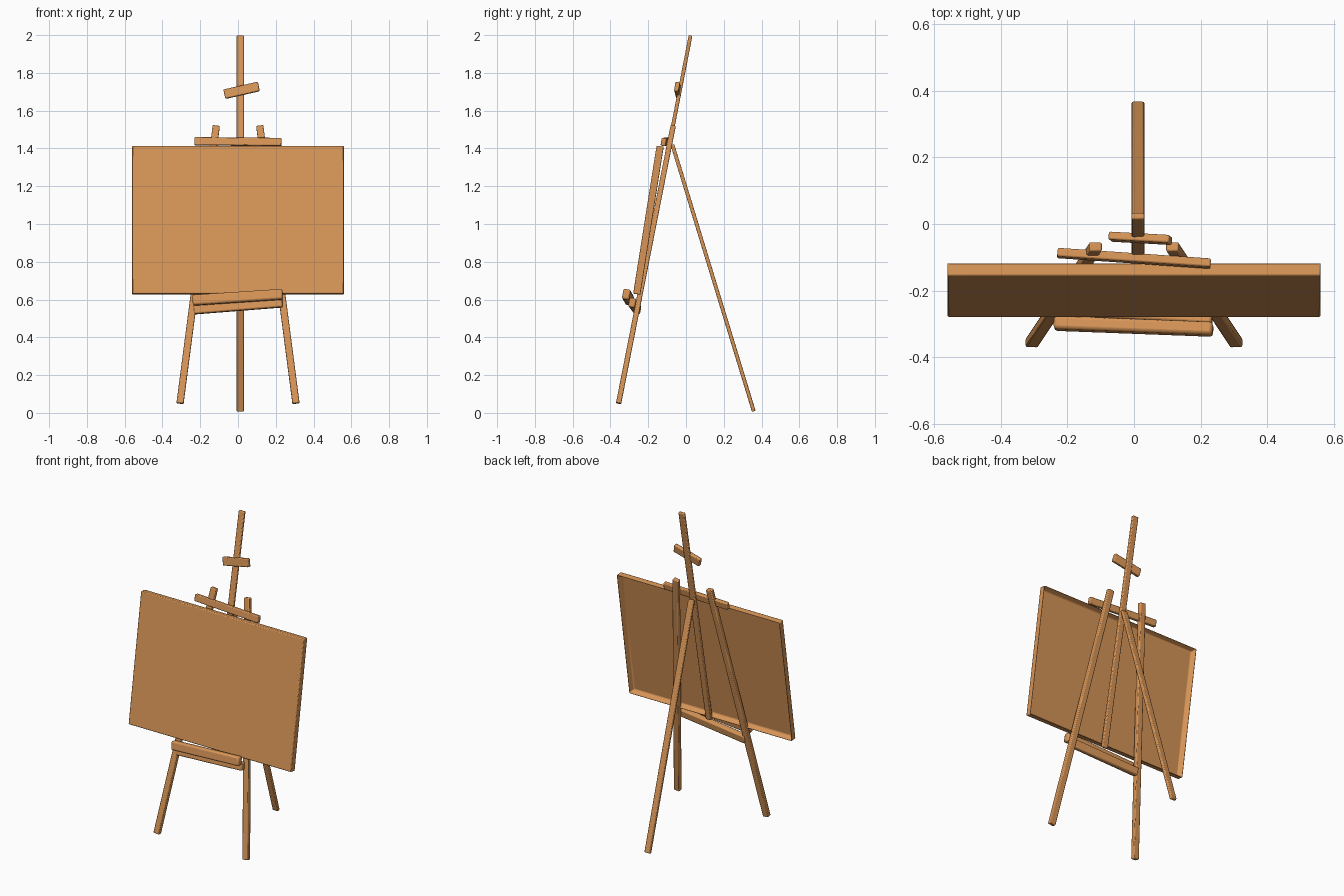
import bpy, bmesh
from math import radians
from mathutils import Matrix, Vector

if "Cube" in bpy.data.objects:
    bpy.data.objects.remove(bpy.data.objects["Cube"], do_unlink=True)

WOOD = (0.68, 0.30, 0.095, 1.0)
wood = bpy.data.materials.new("warm wood")
wood.use_nodes = True
wood.diffuse_color = WOOD
bsdf = wood.node_tree.nodes["Principled BSDF"]
bsdf.inputs["Base Color"].default_value = WOOD
bsdf.inputs["Roughness"].default_value = 0.7


def finish(name, bm, bevel):
    """Turn a bmesh into a softly bevelled wooden object."""
    bmesh.ops.recalc_face_normals(bm, faces=bm.faces)
    mesh = bpy.data.meshes.new(name)
    bm.to_mesh(mesh)
    bm.free()
    mesh.materials.append(wood)
    obj = bpy.data.objects.new(name, mesh)
    bpy.context.collection.objects.link(obj)
    mod = obj.modifiers.new("soft edges", 'BEVEL')
    mod.width = bevel
    mod.segments = 2
    bpy.ops.object.select_all(action='DESELECT')
    obj.select_set(True)
    bpy.context.view_layer.objects.active = obj
    bpy.ops.object.shade_smooth_by_angle(angle=radians(40))
    return obj


def beam(name, start, end, width, depth, bevel=0.005):
    """Rectangular bar from start to end, its depth axis following the lean."""
    a, b = Vector(start), Vector(end)
    along = (b - a).normalized()
    back = Vector((0, 0.985, -0.17))
    back = (back - along * back.dot(along)).normalized()
    side = back.cross(along)
    turn = Matrix((side, back, along)).transposed().to_4x4()
    bm = bmesh.new()
    bmesh.ops.create_cube(bm, size=1)
    bmesh.ops.scale(bm, vec=(width, depth, (b - a).length), verts=bm.verts)
    bmesh.ops.transform(bm, matrix=Matrix.Translation((a + b) / 2) @ turn, verts=bm.verts)
    return finish(name, bm, bevel)


# Splayed front legs
for side, sign in (("left", 1), ("right", -1)):
    beam(side + "_front_leg", (sign * 0.307, -0.357, 0.05),
         (sign * 0.115, -0.068, 1.52), 0.038, 0.028)

# Centre mast and rear prop
beam("mast", (0.012, -0.246, 0.61), (0.012, 0.024, 1.998), 0.038, 0.02)
beam("back_leg", (0.012, 0.359, 0.008), (0.012, -0.072, 1.42), 0.038, 0.02)

# Cross bars, each a little crooked
beam("top_crossbar", (-0.072, -0.038, 1.687), (0.11, -0.048, 1.728), 0.05, 0.024)
beam("upper_crossbar", (-0.23, -0.087, 1.438), (0.23, -0.119, 1.434), 0.042, 0.026)
beam("tray_lip", (-0.24, -0.298, 0.596), (0.237, -0.316, 0.628), 0.055, 0.04, 0.01)
beam("tray_support", (-0.235, -0.257, 0.547), (0.235, -0.285, 0.584), 0.05, 0.036, 0.008)

# Stretched board: recessed at the back, leaning on the legs
bm = bmesh.new()
bmesh.ops.create_cube(bm, size=1)
bmesh.ops.scale(bm, vec=(1.12, 0.041, 0.793), verts=bm.verts)
rear = max(bm.faces, key=lambda f: f.calc_center_median().y)
bmesh.ops.inset_region(bm, faces=[rear], thickness=0.024)
bmesh.ops.translate(bm, vec=(0, -0.03, 0), verts=rear.verts)
board = finish("board", bm, 0.005)
board.location = (0, -0.1975, 1.02)
board.rotation_euler = (radians(-9), 0, 0)
